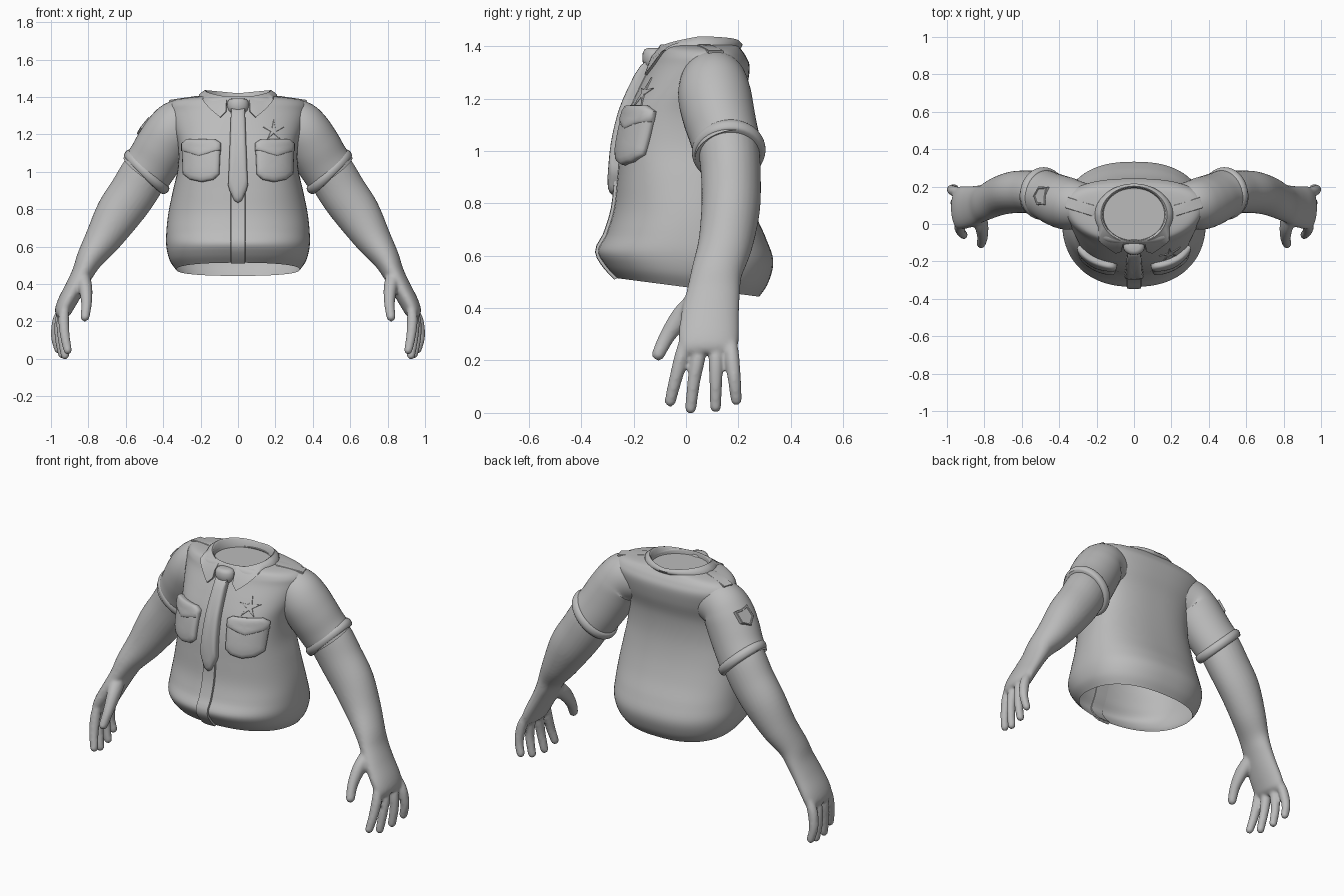
import bpy, bmesh, math
from mathutils import Vector, Matrix

cube = bpy.data.objects.get("Cube")
if cube:
    bpy.data.objects.remove(cube)

GREY = (0.5, 0.5, 0.5, 1)
grey = bpy.data.materials.new("plain grey")
grey.use_nodes = True
grey.diffuse_color = GREY
grey.node_tree.nodes["Principled BSDF"].inputs["Base Color"].default_value = GREY


def make(name, verts, faces, angle=60):
    mesh = bpy.data.meshes.new(name)
    mesh.from_pydata([tuple(v) for v in verts], [], faces)
    bm = bmesh.new()
    bm.from_mesh(mesh)
    bmesh.ops.recalc_face_normals(bm, faces=bm.faces)
    bm.to_mesh(mesh)
    bm.free()
    mesh.materials.append(grey)
    ob = bpy.data.objects.new(name, mesh)
    bpy.context.collection.objects.link(ob)
    bpy.ops.object.select_all(action="DESELECT")
    ob.select_set(True)
    bpy.context.view_layer.objects.active = ob
    bpy.ops.object.shade_smooth_by_angle(angle=math.radians(angle))
    return ob


def spline(rows, steps):
    """Catmull-Rom through rows of numbers."""
    out = []
    last = len(rows) - 1
    for i in range(last):
        a, b, c, d = (rows[max(i - 1, 0)], rows[i], rows[i + 1], rows[min(i + 2, last)])
        for k in range(steps):
            t = k / steps
            out.append([q + t / 2 * (r - p + t * (2 * p - 5 * q + 4 * r - s + t * (3 * (q - r) + s - p)))
                        for p, q, r, s in zip(a, b, c, d)])
    return out + [list(rows[-1])]


def skin(rings, cap_start=False, cap_end=False):
    """Faces joining equal rings of points; caps are fans."""
    n = len(rings[0])
    verts = [Vector(p) for ring in rings for p in ring]
    faces = [(r * n + i, r * n + (i + 1) % n, (r + 1) * n + (i + 1) % n, (r + 1) * n + i)
             for r in range(len(rings) - 1) for i in range(n)]
    for wanted, base in ((cap_start, 0), (cap_end, len(verts) - n)):
        if wanted:
            verts.append(sum(verts[base:base + n], Vector()) / n)
            faces += [(base + i, base + (i + 1) % n, len(verts) - 1) for i in range(n)]
    return verts, faces


def limb(rows, side, steps=5, n=28, caps=True, tip=False):
    """Elliptical tube through rows of x, y, z, in-plane radius, depth radius."""
    rows = spline(rows, steps)
    pts = [Vector(r[:3]) for r in rows]
    rings = []
    for i, row in enumerate(rows):
        t = (pts[min(i + 1, len(pts) - 1)] - pts[max(i - 1, 0)]).normalized()
        v = Vector((0, 1, 0))
        v = (v - t * v.dot(t)).normalized()
        u = t.cross(v)
        spots = [(0, 1)]
        if tip and i == len(rows) - 1:
            spots = [(math.sin(k * 0.37), math.cos(k * 0.37)) for k in range(5)]
        for ahead, scale in spots:
            ring = []
            for k in range(n):
                a = 2 * math.pi * k / n
                p = pts[i] + t * ahead * row[4] + scale * (u * row[3] * math.cos(a) + v * row[4] * math.sin(a))
                ring.append((p.x * side, p.y, p.z))
            rings.append(ring)
    return skin(rings, caps, caps)


# Torso: height, half width, middle y, front y, back y, squareness of the front
torso_rows = spline([
    (.48, .33, .02, -.262, .28, 2.3), (.53, .365, .02, -.305, .315, 2.3), (.60, .383, .02, -.336, .333, 2.3),
    (.68, .383, .02, -.305, .30, 2.3), (.78, .372, .03, -.275, .255, 2.3), (.90, .348, .04, -.262, .218, 2.5),
    (1.02, .322, .05, -.25, .20, 2.8), (1.14, .322, .06, -.222, .205, 2.8), (1.24, .352, .08, -.18, .232, 2.3),
    (1.32, .372, .10, -.14, .243, 2), (1.362, .366, .10, -.12, .228, 2), (1.388, .325, .09, -.108, .21, 2),
    (1.402, .22, .06, -.10, .20, 2), (1.405, .17, .05, -.092, .195, 2), (1.38, .165, .05, -.088, .193, 2)], 5)


def hem(z, y):
    return z - 0.13 * y * max(0, 1 - (z - .48) / .2)


def torso_ring(row, n=72):
    z, hx, cy, yf, yb, power = row
    ring = []
    for k in range(n):
        c, s = math.cos(2 * math.pi * k / n), math.sin(2 * math.pi * k / n)
        e = 2 / (2.4 if s > 0 else power)
        x = hx * math.copysign(abs(c) ** e, c)
        y = cy + math.copysign(abs(s) ** e, s) * (yb - cy if s > 0 else cy - yf)
        ring.append((x, y, hem(z, y)))
    return ring


make("shirt_body", *skin([torso_ring(r) for r in torso_rows], cap_end=True))


def front_y(x, z):
    rows = [(hem(r[0], r[3]), r[1], r[2], r[3], r[5]) for r in torso_rows]
    a, b = rows[0], rows[0]
    for lo, hi in zip(rows, rows[1:]):
        if lo[0] <= z <= hi[0]:
            a, b = lo, hi
            break
    f = (z - a[0]) / (b[0] - a[0]) if b[0] > a[0] else 0
    hx, cy, yf, power = (p + (q - p) * f for p, q in zip(a[1:], b[1:]))
    c = min(abs(x) / hx, .995)
    return cy - (cy - yf) * (1 - c ** power) ** (1 / power)


def on_front(x, z, off):
    e = .004
    fx = (front_y(x + e, z) - front_y(x - e, z)) / (2 * e)
    fz = (front_y(x, z + e) - front_y(x, z - e)) / (2 * e)
    return Vector((x, front_y(x, z), z)) + Vector((fx, -1, fz)).normalized() * off


def panel(name, outline, height, side=1, angle=60):
    """Puffy patch that follows the shirt front, from an x, z outline."""
    pts = []
    for p, q in zip(outline, outline[1:] + outline[:1]):
        p, q = Vector(p), Vector(q)
        n = max(1, round((q - p).length / .02))
        pts += [p.lerp(q, k / n) for k in range(n)]
    mid = Vector(((min(p.x for p in pts) + max(p.x for p in pts)) / 2,
                  (min(p.y for p in pts) + max(p.y for p in pts)) / 2))
    rings = []
    for scale, off in ((1, -.008), (1, height * .4), (.97, height * .65), (.9, height * .86),
                       (.75, height * .98), (.5, height), (.25, height)):
        flat = [mid + (p - mid) * scale for p in pts]
        rings.append([on_front(p.x * side, p.y, off) for p in flat])
    return make(name, *skin(rings, cap_end=True), angle)


# Placket strip
strip = [[on_front(x, .515 + .02 * k, h) for x, h in
          ((-.04, -.006), (-.037, .011), (0, .012), (.037, .011), (.04, -.006))] for k in range(22)]
make("placket", *skin(strip, True, True), 40)

# Tie and badge
panel("tie_blade", [(-.036, 1.335), (-.052, .925), (-.045, .9), (-.02, .845), (0, .832), (.02, .845),
                    (.045, .9), (.052, .925), (.036, 1.335)], .038)
star = [(.19 + r * math.sin(k * math.pi / 5), 1.22 + r * math.cos(k * math.pi / 5))
        for k, r in enumerate([.06, .016] * 5)]
panel("star_badge", star, .005, angle=30)
knot, knot_faces = skin([[(.058 * w * math.cos(a), -.122 + .045 * w * math.sin(a), z)
                          for a in [2 * math.pi * k / 24 for k in range(24)]]
                         for w, z in ((.5, 1.312), (.75, 1.316), (.92, 1.33), (1, 1.352),
                                      (.96, 1.374), (.8, 1.388), (.5, 1.393))], True, True)
make("tie_knot", knot, knot_faces)

# Folded collar, open at the front, with pointed tips
sections = []
for k in range(109):
    turn = -162 + 3 * k
    spread = 180 - abs(turn)
    c, s = math.sin(math.radians(turn)), math.cos(math.radians(turn))
    top = 1.42 + .017 * abs(c) - .025 * max(0, -s)
    drop = .07 + .03 * (spread - 18) / 9 if spread < 27 else max(0, .1 * (66 - spread) / 39)
    low = Vector((.212 * c, .05 + .16 * s, 1.392 - drop))
    if drop > 0:
        low.y = min(low.y, front_y(low.x, low.z) - .012)
    fold = Vector((.19 * c, .05 + .16 * s, top - .008))
    bulge = fold.lerp(low, .5) + Vector((.006 * c, .006 * s, .004))
    sections.append([(.163 * c, .05 + .14 * s, 1.375), (.168 * c, .05 + .146 * s, top - .006),
                     (.177 * c, .05 + .152 * s, top), fold, bulge, low,
                     low - Vector((.02 * c, .025 * s, .006))])
make("collar", *skin(sections, True, True))

for side, label in ((1, "left"), (-1, "right")):
    # Breast pocket and flap
    panel(label + "_pocket", [(.092, 1.15), (.115, 1.163), (.265, 1.165), (.288, 1.15), (.283, .985),
                              (.25, .958), (.19, .945), (.13, .958), (.1, .985)], .029, side)
    panel(label + "_pocket_flap", [(.09, 1.15), (.115, 1.166), (.265, 1.17), (.289, 1.15),
                                   (.288, 1.11), (.24, 1.09), (.2, 1.075), (.15, 1.09), (.092, 1.11)], .033, side)

    # Sleeve with rolled cuff
    make(label + "_sleeve", *limb([
        (.22, .10, 1.262, .122, .105), (.312, .105, 1.25, .136, .13), (.36, .11, 1.207, .14, .14),
        (.405, .125, 1.135, .144, .138), (.45, .145, 1.06, .142, .132),
        (.495, .162, .995, .142, .13)], side, n=40, caps=False))
    axis = Vector((.7, .06, -.71))
    cuff = [Vector((.488, .163, 1.0)) + axis * d for d in (-.027, -.022, 0, .022, .027)]
    make(label + "_cuff", *limb([(*p, .142 + g, .127 + g) for p, g in
                                 zip(cuff, (-.012, .006, .014, .006, -.012))], side, 4, 40))

    # Bare arm and hand, fused into one skin
    parts = [limb([
        (.46, .15, 1.05, .118, .112), (.50, .165, .99, .128, .116), (.56, .172, .89, .128, .114),
        (.64, .17, .775, .122, .112), (.72, .15, .645, .098, .104), (.79, .118, .54, .073, .097),
        (.83, .105, .46, .058, .102), (.872, .093, .38, .053, .11), (.916, .087, .30, .05, .115),
        (.938, .086, .25, .043, .112), (.945, .086, .225, .026, .1)], side)]
    for root, end, x, z in ((.0, -.06, .905, .045), (.058, .018, .92, .018),
                            (.115, .113, .935, .023), (.17, .192, .955, .05)):
        parts.append(limb([
            (.925, root, .29, .022, .022), (x * .6 + .389, root * .7 + end * .3, .21, .029, .028),
            (x + .02, root * .3 + end * .7, .12, .026, .025), (x + .005, end, z, .023, .022)],
            side, 5, 16, True, True))
    parts.append(limb([
        (.835, .06, .44, .045, .045), (.815, -.01, .375, .037, .042), (.81, -.07, .295, .029, .031),
        (.818, -.105, .225, .025, .026)], side, 5, 16, True, True))
    verts, faces = [], []
    for v, f in parts:
        faces += [tuple(i + len(verts) for i in face) for face in f]
        verts += v
    arm = make(label + "_arm", verts, faces, 180)
    fuse = arm.modifiers.new("fuse", "REMESH")
    fuse.mode = "VOXEL"
    fuse.voxel_size = .008
    fuse.use_smooth_shade = True
    soften = arm.modifiers.new("soften", "SMOOTH")
    soften.factor = .5
    soften.iterations = 8

    # Shoulder strap
    ends = [(-.085, -.03), (.07, -.03), (.086, 0), (.07, .03), (-.085, .03)]
    place = Matrix.Translation((.28, .09, 1.389)) @ Matrix.Rotation(math.radians(17), 4, "Z") \
        @ Matrix.Rotation(math.radians(8), 4, "Y")
    rings = [[place @ Vector((-x * w, y * w, z)) for x, y in ends] for w, z in ((1, -.02), (1, .004), (.92, .007))]
    make(label + "_shoulder_strap", *skin([[(p.x * side, p.y, p.z) for p in r] for r in rings], True, True), 30)

# Shield patch on the right sleeve
out = Vector((-.77, .12, .62)).normalized()
across = Vector((0, 1, 0))
across = (across - out * across.dot(out)).normalized()
up = out.cross(across)
up = up if up.z > 0 else -up
centre = Vector((-.498, .15, 1.243))
shield = [(-.048, .052), (0, .045), (.048, .052), (.05, -.02), (0, -.057), (-.05, -.02)]
rings = [[centre + across * a * w + up * b * w + out * h for a, b in shield]
         for w, h in ((1, -.02), (1, .008), (.93, .011), (.78, .011), (.74, .007))]
make("sleeve_patch", *skin(rings, True, True), 30)
